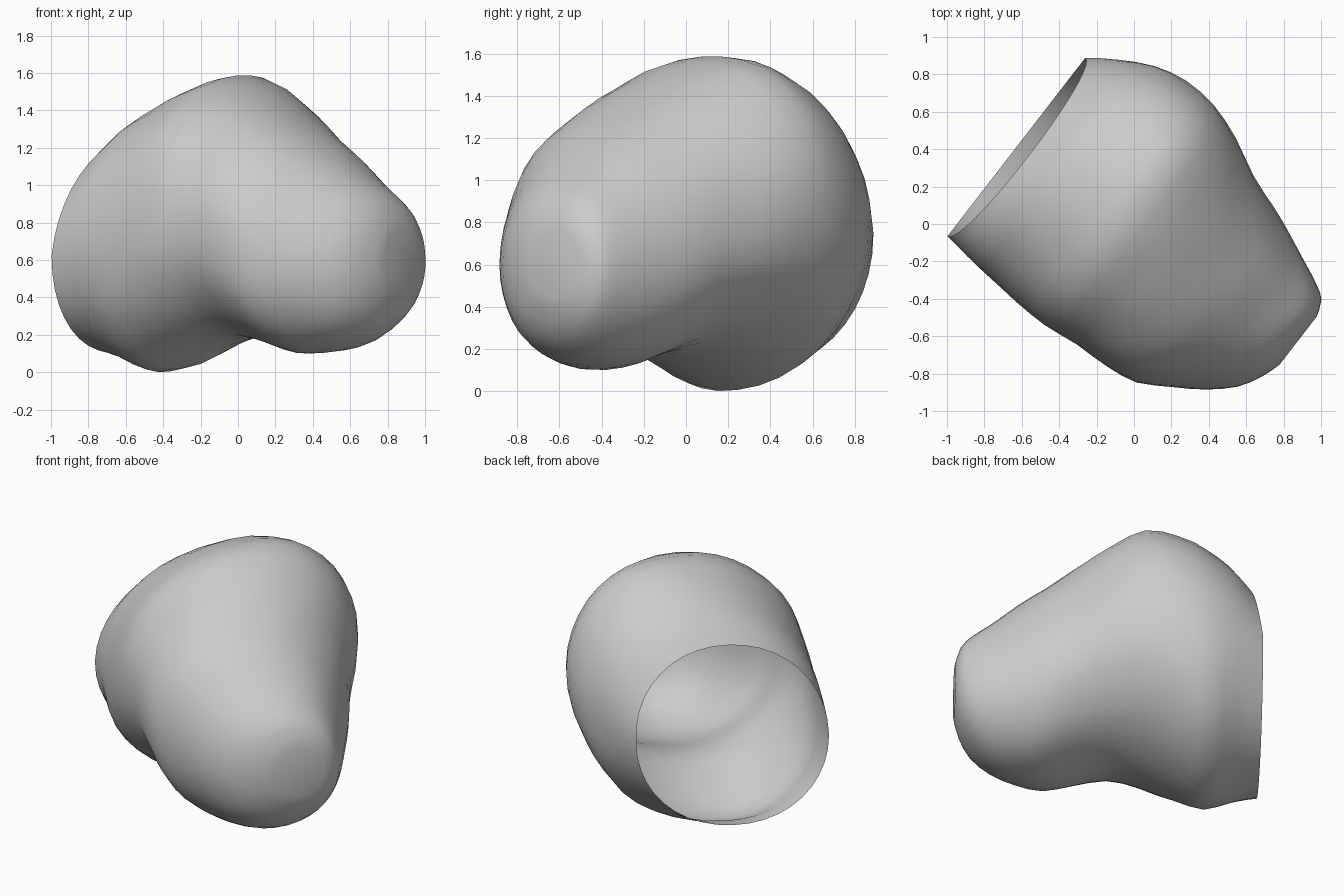
import bpy, bmesh, math
from mathutils import Vector, noise

if "Cube" in bpy.data.objects:
    bpy.data.objects.remove(bpy.data.objects["Cube"])

# Frame of the pouch: opening centre, axis into the body, sideways axis
C = Vector((-0.63, 0.41, 0))
D = Vector((0.79, -0.61, 0)).normalized()
E = Vector((0.61, 0.79, 0)).normalized()

# Cross-sections: distance, side min, side max, bottom z, top z, sideways lean
ST = [(0.00, -0.60, 0.605, 0.11, 1.26, 0.00),
      (0.15, -0.62, 0.71, 0.07, 1.38, 0.03),
      (0.32, -0.64, 0.80, 0.00, 1.46, 0.04),
      (0.50, -0.655, 0.835, 0.06, 1.53, 0.04),
      (0.70, -0.66, 0.825, 0.14, 1.58, 0.03),
      (0.90, -0.635, 0.755, 0.18, 1.51, 0.02),
      (1.10, -0.63, 0.655, 0.145, 1.41, 0.01),
      (1.28, -0.605, 0.59, 0.10, 1.30, 0.00),
      (1.45, -0.50, 0.52, 0.11, 1.18, 0.00),
      (1.60, -0.40, 0.455, 0.15, 1.06, 0.00),
      (1.72, -0.29, 0.40, 0.23, 0.96, 0.00),
      (1.79, -0.17, 0.355, 0.33, 0.87, 0.00),
      (1.825, -0.06, 0.27, 0.44, 0.76, 0.00)]


def spline(a, b, c, d, u):
    return 0.5 * (2*b + (c-a)*u + (2*a-5*b+4*c-d)*u*u + (3*b-a-3*c+d)*u**3)


def stations(sub):
    out = []
    for i in range(len(ST) - 1):
        q = [ST[max(0, min(len(ST) - 1, i + k))] for k in (-1, 0, 1, 2)]
        for j in range(sub):
            out.append([spline(*v, j / sub) for v in zip(*q)])
    return out + [list(ST[-1])]


def power(v, p):
    return math.copysign(abs(v) ** p, v)


# Open shell lofted through the sections
N = 40
bm = bmesh.new()
rings = []
for t, s0, s1, z0, z1, lean in stations(2):
    tilt = 0.10 * max(0, min(1, (1.3 - t) / 0.7))
    ring = []
    for k in range(N):
        a = 2 * math.pi * k / N
        ca, sa = power(math.cos(a), 0.96), power(math.sin(a), 0.96)
        s = (s0 + s1) / 2 + (s1 - s0) / 2 * ca
        z = (z0 + z1) / 2 + (z1 - z0) / 2 * sa
        s += lean * sa * (1 - abs(ca))          # crown leans sideways
        z += tilt * s                           # one flank sits higher
        # the upper lip of the opening is set back
        back = 0.08 * max(0, sa) * max(0, 1 - t / 0.4)
        p = C + D * (t + back) + E * s + Vector((0, 0, z))
        # gentle hand-worked unevenness away from the rim
        if t > 0.1:
            out = (E * ca + Vector((0, 0, sa))).normalized()
            p += out * 0.008 * noise.noise(p * 4)
        ring.append(bm.verts.new(p))
    rings.append(ring)
for r, q in zip(rings, rings[1:]):
    for k in range(N):
        bm.faces.new((r[k], q[k], q[(k + 1) % N], r[(k + 1) % N]))
bm.faces.new(rings[-1])
bmesh.ops.recalc_face_normals(bm, faces=bm.faces)
# stand on the ground
low = min(v.co.z for v in bm.verts)
for v in bm.verts:
    v.co.z -= low

me = bpy.data.meshes.new("pouch_shell")
bm.to_mesh(me)
bm.free()
ob = bpy.data.objects.new("pouch_shell", me)
bpy.context.collection.objects.link(ob)
mat = bpy.data.materials.new("light grey")
mat.diffuse_color = (0.6, 0.6, 0.6, 1)
mat.use_nodes = True
mat.node_tree.nodes["Principled BSDF"].inputs["Base Color"].default_value = mat.diffuse_color
me.materials.append(mat)
for f in me.polygons:
    f.use_smooth = True
